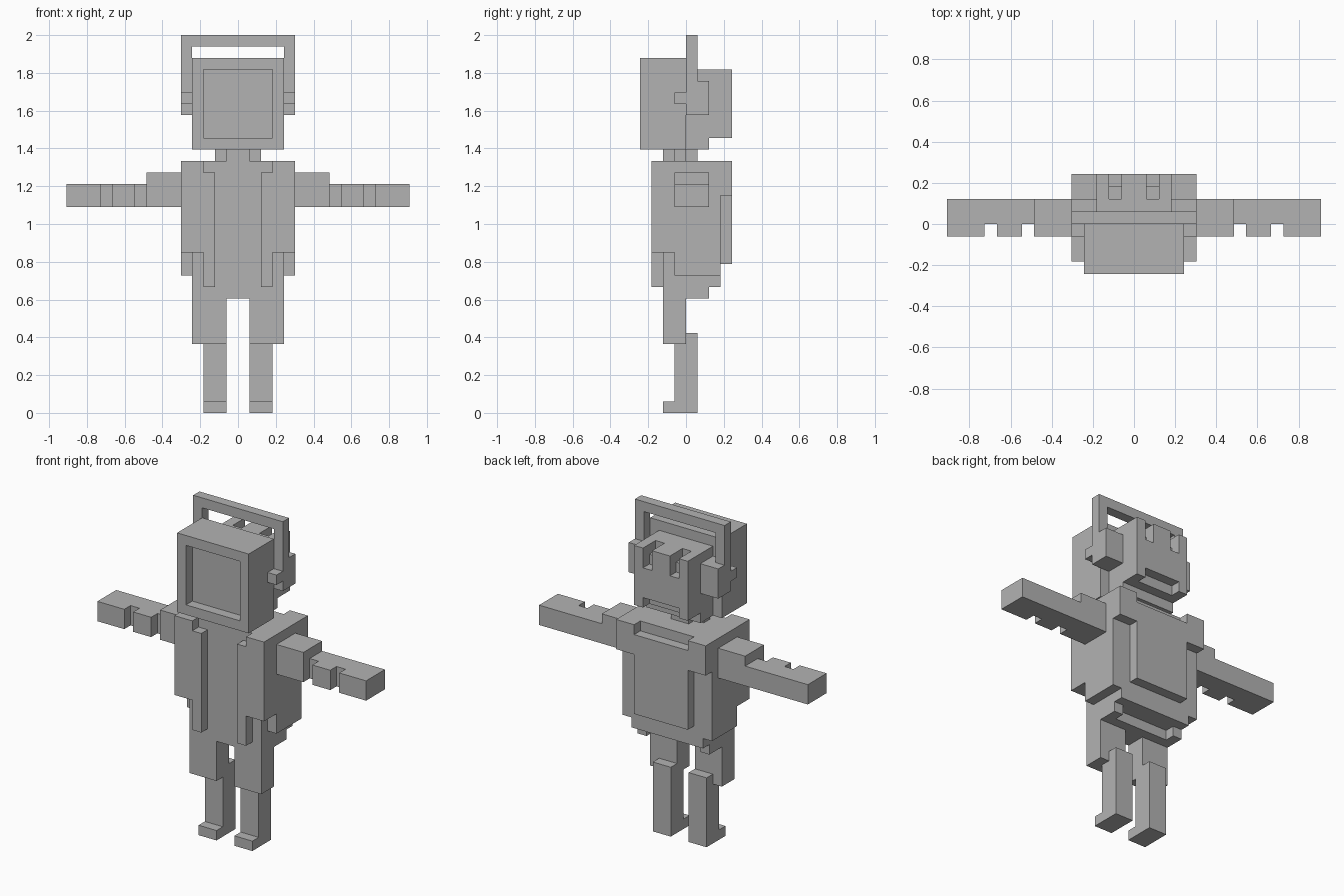
import bpy, bmesh, math
from mathutils import Vector

if "Cube" in bpy.data.objects:
    bpy.data.objects.remove(bpy.data.objects["Cube"])

U = 2 / 33  # size of one block

grey = bpy.data.materials.new("plain_grey")
grey.diffuse_color = (0.45, 0.45, 0.45, 1)
grey.use_nodes = True
grey.node_tree.nodes["Principled BSDF"].inputs["Base Color"].default_value = grey.diffuse_color


def cells(box, mirror=True):
    """Blocks inside (x0, x1, y0, y1, z0, z1), mirrored over x = 0."""
    x0, x1, y0, y1, z0, z1 = box
    out = set()
    for x in range(x0, x1):
        for y in range(y0, y1):
            for z in range(z0, z1):
                out.add((x, y, z))
                if mirror:
                    out.add((-1 - x, y, z))
    return out


def part(name, add, cut=(), mirror=True):
    """Skin the outside of the added boxes minus the cut boxes."""
    solid = set()
    for b in add:
        solid |= cells(b, mirror)
    for b in cut:
        solid -= cells(b, mirror)
    bm = bmesh.new()
    verts = {}
    for c in solid:
        for axis in range(3):
            for side in (0, 1):
                n = list(c)
                n[axis] += 1 if side else -1
                if tuple(n) in solid:
                    continue
                a, b = (axis + 1) % 3, (axis + 2) % 3
                loop = []
                for da, db in ((0, 0), (1, 0), (1, 1), (0, 1)):
                    p = list(c)
                    p[axis] += side
                    p[a] += da
                    p[b] += db
                    p = tuple(p)
                    if p not in verts:
                        verts[p] = bm.verts.new(Vector(p) * U)
                    loop.append(verts[p])
                bm.faces.new(loop if side else loop[::-1])
    # merge coplanar block faces into large flat faces
    bmesh.ops.dissolve_limit(bm, angle_limit=math.radians(1),
                             verts=bm.verts[:], edges=bm.edges[:])
    me = bpy.data.meshes.new(name)
    bm.to_mesh(me)
    bm.free()
    me.materials.append(grey)
    ob = bpy.data.objects.new(name, me)
    bpy.context.collection.objects.link(ob)
    return ob


# Head with a recessed square face
part("head", [(0, 4, -4, 0, 23, 31)], [(0, 3, -4, -3, 24, 30)])

# Back of the head with stepped notches and two lower corner blocks
part("head_back",
     [(0, 3, 0, 4, 25, 30), (0, 3, 0, 3, 24, 25),
      (0, 3, 0, 2, 23, 24), (2, 3, 3, 4, 24, 25)],
     [(1, 2, 3, 4, 28, 30), (1, 2, 2, 3, 29, 30)])

# Headband arch with ear pads and front tabs
part("headband", [(0, 5, 0, 1, 32, 33), (4, 5, 0, 1, 29, 33)])
part("ear_pads", [(3, 5, 0, 2, 26, 29), (4, 5, -1, 0, 27, 28)])

# Neck, cross-shaped in plan
part("neck", [(0, 2, -1, 0, 22, 23), (0, 1, -2, 1, 22, 23)])

# Jacket: body, open front, back yoke and back panel
part("jacket",
     [(0, 5, -2, 3, 14, 22), (0, 5, -1, 3, 12, 14),
      (3, 5, -3, -2, 14, 22), (2, 3, -3, -2, 11, 21),
      (0, 5, 3, 4, 19, 22), (0, 3, 3, 4, 13, 19)],
     [(0, 3, 3, 4, 21, 22)])

# Hips with two small rear blocks, and thighs
part("hips_and_thighs",
     [(0, 4, -2, -1, 10, 14), (0, 4, -1, 3, 11, 12),
      (0, 4, -1, 1, 10, 11), (3, 4, 1, 2, 10, 11),
      (1, 4, -2, 0, 6, 10)])

# Arms: sleeves, and forearms notched on the front
part("sleeves", [(5, 8, -1, 2, 18, 21)])
part("forearms", [(8, 15, -1, 2, 18, 20)],
     [(8, 9, -1, 0, 18, 20), (11, 12, -1, 0, 18, 20)])

# Lower legs with short toes
part("lower_legs", [(1, 3, -1, 1, 0, 6), (1, 3, 0, 1, 6, 7),
                    (1, 3, -2, -1, 0, 1)])
